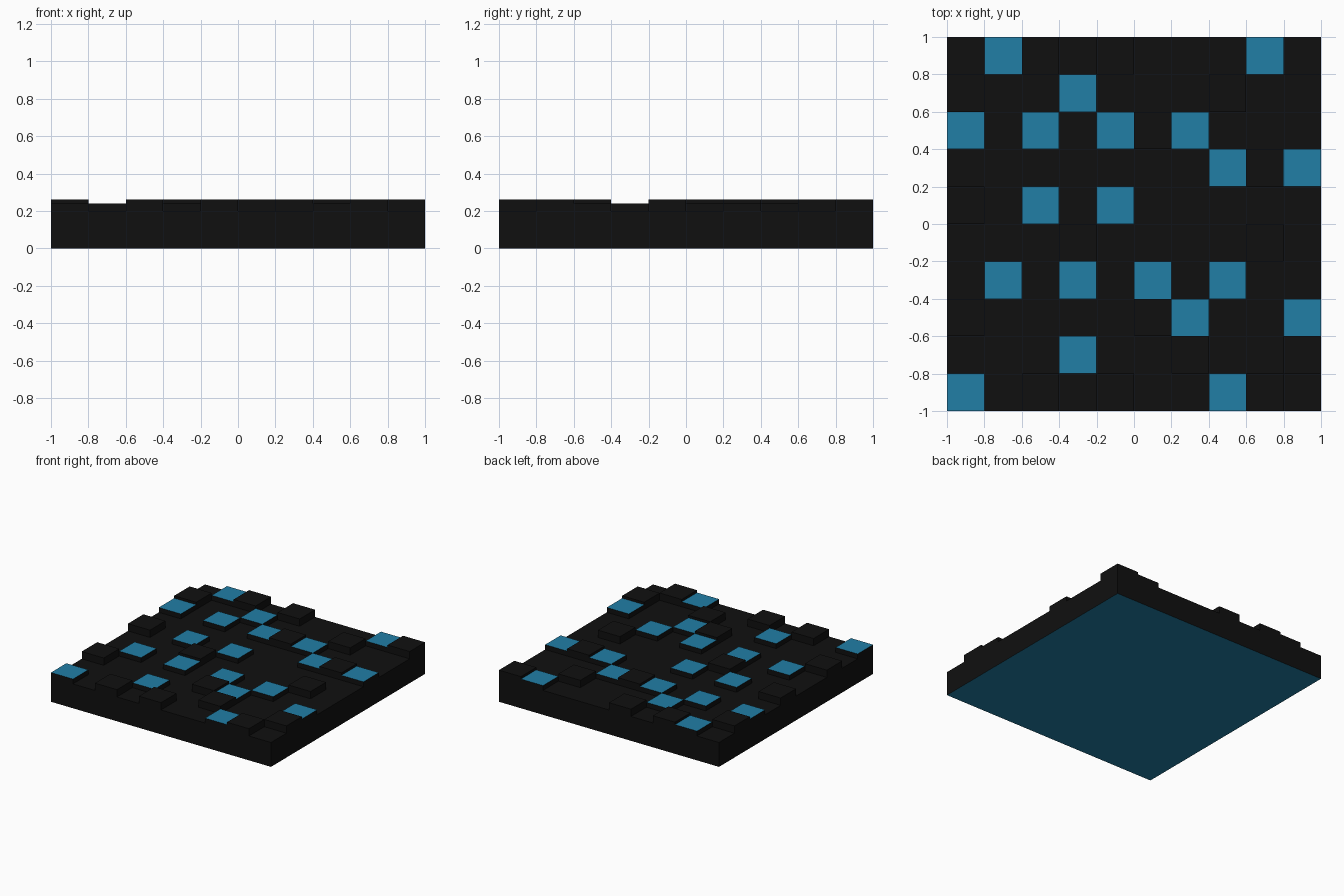
import bpy, bmesh
from mathutils import Matrix

if "Cube" in bpy.data.objects:
    bpy.data.objects.remove(bpy.data.objects["Cube"])

CELL, LOW, BLUE_H, HIGH = 0.2, 0.2, 0.24, 0.26


def material(name, color):
    m = bpy.data.materials.new(name)
    m.diffuse_color = color
    m.use_nodes = True
    m.node_tree.nodes["Principled BSDF"].inputs["Base Color"].default_value = m.diffuse_color
    return m


dark = material("black", (0.005, 0.005, 0.005, 1))
blue = material("blue", (0.015, 0.21, 0.38, 1))


def add_box(bm, x, y, sx, sy, z0, z1):
    mat = Matrix.Translation((x, y, (z0 + z1) / 2)) @ Matrix.Diagonal((sx, sy, z1 - z0, 1))
    bmesh.ops.create_cube(bm, size=1, matrix=mat)


def finish(bm, name, is_blue):
    bm.normal_update()
    for f in bm.faces:
        f.material_index = 1 if is_blue(f) else 0
    me = bpy.data.meshes.new(name)
    bm.to_mesh(me)
    bm.free()
    me.materials.append(dark)
    me.materials.append(blue)
    ob = bpy.data.objects.new(name, me)
    bpy.context.collection.objects.link(ob)


def tiles(name, cells, height, blue_top):
    bm = bmesh.new()
    for i, j in cells:
        add_box(bm, -0.9 + CELL * i, -0.9 + CELL * j, CELL, CELL, LOW, height)
    # the underside of each tile rests on the slab, so drop it
    bm.normal_update()
    bmesh.ops.delete(bm, geom=[f for f in bm.faces if f.normal.z < -0.5], context='FACES_ONLY')
    finish(bm, name, lambda f: blue_top and f.normal.z > 0.5)


# base slab: black with a blue underside
bm = bmesh.new()
add_box(bm, 0, 0, 2, 2, 0, LOW)
finish(bm, "base_slab", lambda f: f.normal.z < -0.5)

# blue-topped raised tiles (column, row)
tiles("blue_tiles",
      [(1, 9), (8, 9), (3, 8), (0, 7), (2, 7), (4, 7), (6, 7), (7, 6), (9, 6), (2, 5),
       (4, 5), (1, 3), (3, 3), (5, 3), (7, 3), (6, 2), (9, 2), (3, 1), (0, 0), (7, 0)],
      BLUE_H, True)

# taller black tiles
tiles("black_tiles",
      [(0, 2), (0, 5), (0, 8), (2, 9), (4, 9), (9, 9), (9, 1), (8, 0), (4, 0), (2, 0),
       (8, 4), (5, 2), (8, 6), (3, 4), (5, 7), (7, 8), (6, 1)],
      HIGH, False)
